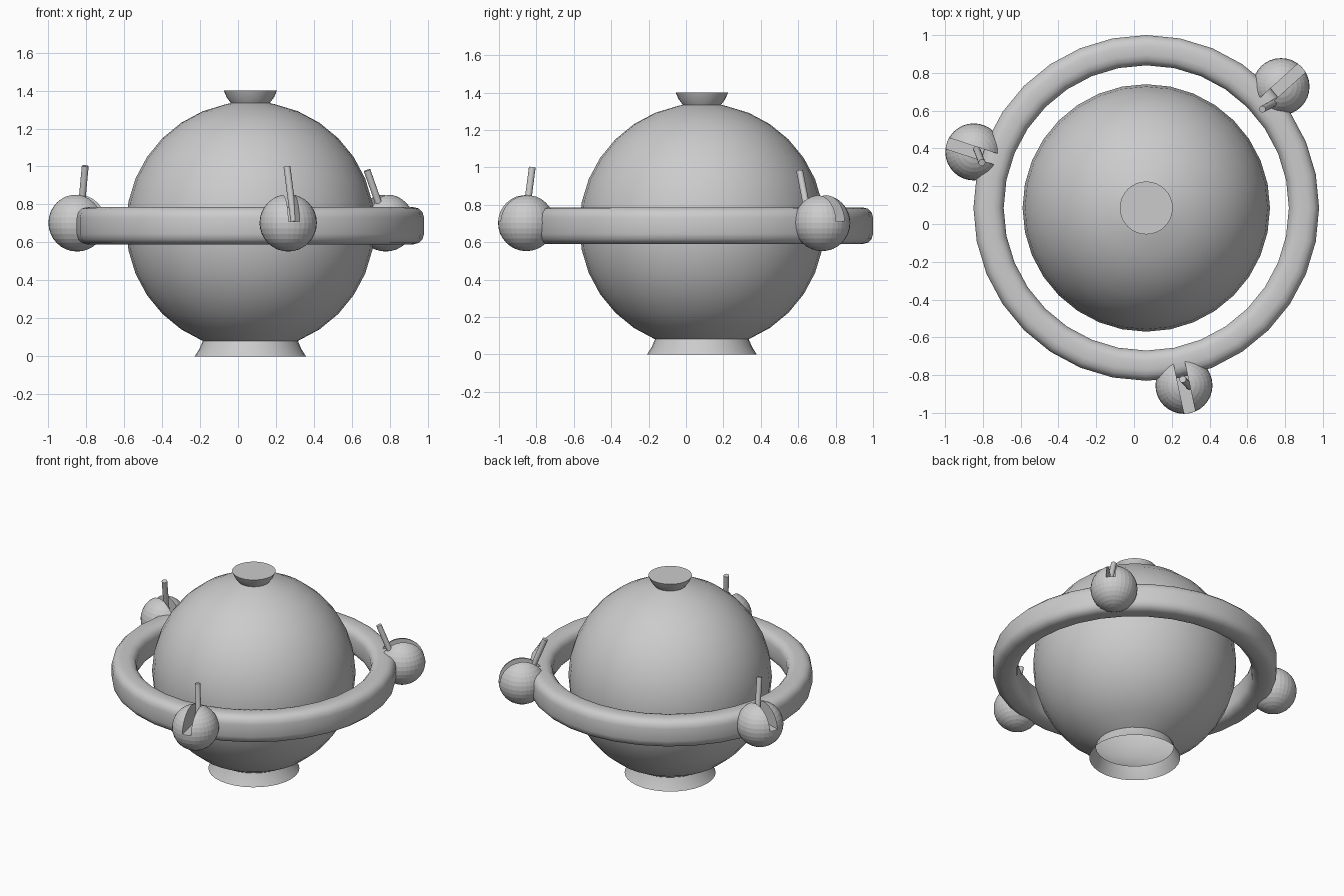
import bpy, bmesh, math
from mathutils import Vector

if "Cube" in bpy.data.objects:
    bpy.data.objects.remove(bpy.data.objects["Cube"])

CX, CY, CZ = 0.065, 0.085, 0.686   # common axis and globe centre
SEG = 32


def lathe(name, profile, closed=False, cap_last=False):
    """Revolve (radius, z) points about the model axis."""
    bm = bmesh.new()
    rings = []
    for r, z in profile:
        rings.append([bm.verts.new((CX + r * math.cos(2 * math.pi * i / SEG),
                                    CY + r * math.sin(2 * math.pi * i / SEG), z))
                      for i in range(SEG)])
    pairs = list(zip(rings, rings[1:]))
    if closed:
        pairs.append((rings[-1], rings[0]))
    for a, b in pairs:
        for i in range(SEG):
            j = (i + 1) % SEG
            bm.faces.new((a[i], a[j], b[j], b[i]))
    if cap_last:
        bm.faces.new(rings[-1])
    bmesh.ops.recalc_face_normals(bm, faces=bm.faces)
    me = bpy.data.meshes.new(name)
    bm.to_mesh(me)
    bm.free()
    ob = bpy.data.objects.new(name, me)
    bpy.context.collection.objects.link(ob)
    smooth(ob)
    return ob


def smooth(ob, angle=50):
    bpy.ops.object.select_all(action='DESELECT')
    ob.select_set(True)
    bpy.context.view_layer.objects.active = ob
    bpy.ops.object.shade_smooth_by_angle(angle=math.radians(angle))


# globe body: open flared foot, sphere, small capped neck on top
R = 0.655
profile = [(0.293, 0.0), (0.268, 0.04)]
for k in range(2, 16):
    a = k * math.pi / 16
    profile.append((R * math.sin(a), CZ - R * math.cos(a)))
profile += [(0.102, 1.334), (0.125, 1.365), (0.14, 1.40)]
lathe("globe_body", profile, cap_last=True)

# ring: rounded rectangular section
section = []
half_r, half_z, corner = 0.08, 0.098, 0.055
for q, (sx, sz) in enumerate([(1, 1), (-1, 1), (-1, -1), (1, -1)]):
    for s in range(4):
        a = (q + s / 3) * math.pi / 2
        section.append((0.835 + sx * (half_r - corner) + corner * math.cos(a),
                        0.688 + sz * (half_z - corner) + corner * math.sin(a)))
lathe("outer_ring", section, closed=True)


def rod(name, start, end, radius):
    start, end = Vector(start), Vector(end)
    d = end - start
    bpy.ops.mesh.primitive_cylinder_add(vertices=16, radius=radius, depth=d.length,
                                        location=(start + end) / 2)
    ob = bpy.context.object
    ob.name = name
    ob.rotation_euler = d.to_track_quat('Z', 'Y').to_euler()
    smooth(ob)


# three slotted pods, each with its lever
levers = [((0.295, -0.86, 0.71), (0.258, -0.822, 1.0)),
          ((0.775, 0.66, 0.71), (0.680, 0.608, 0.98)),
          ((-0.832, 0.395, 0.71), (-0.805, 0.325, 1.003))]
for i, (base, tip) in enumerate(levers):
    ang = math.radians(-78 + 120 * i)
    x, y = CX + 0.96 * math.cos(ang), CY + 0.96 * math.sin(ang)
    bpy.ops.mesh.primitive_uv_sphere_add(segments=32, ring_count=16, radius=0.151,
                                         location=(x, y, 0.703))
    pod = bpy.context.object
    pod.name = f"pod_{i + 1}"

    # slot cutter, running radially through the upper half
    bpy.ops.mesh.primitive_cube_add(size=1, location=(x, y, 0.81), rotation=(0, 0, ang))
    cutter = bpy.context.object
    cutter.name = f"slot_cutter_{i + 1}"
    cutter.scale = (0.5, 0.06, 0.2)
    bpy.context.view_layer.objects.active = pod
    mod = pod.modifiers.new("slot", 'BOOLEAN')
    mod.operation = 'DIFFERENCE'
    mod.object = cutter
    mod.solver = 'EXACT'
    bpy.ops.object.modifier_apply(modifier=mod.name)
    bpy.data.objects.remove(cutter)

    rod(f"lever_{i + 1}", base, tip, 0.018)
